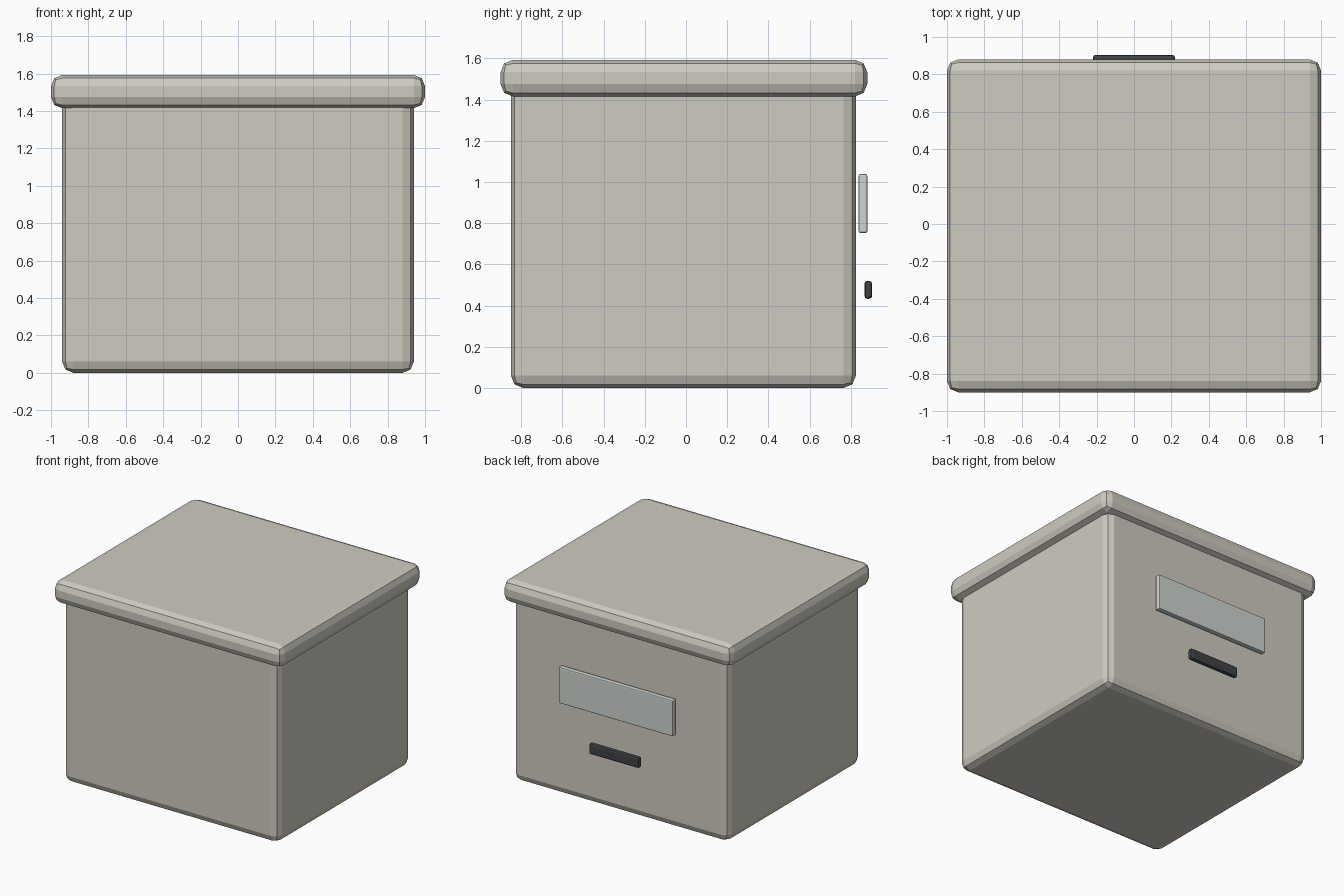
import bpy

if "Cube" in bpy.data.objects:
    bpy.data.objects.remove(bpy.data.objects["Cube"])


def material(name, color):
    mat = bpy.data.materials.new(name)
    mat.diffuse_color = (*color, 1)
    mat.use_nodes = True
    mat.node_tree.nodes["Principled BSDF"].inputs["Base Color"].default_value = mat.diffuse_color
    return mat


def bevelled_box(name, low, high, bevel, mat):
    """Box between two corners with two-segment rounded edges."""
    centre = [(a + b) / 2 for a, b in zip(low, high)]
    bpy.ops.mesh.primitive_cube_add(size=1, location=centre)
    obj = bpy.context.object
    obj.name = name
    obj.scale = [b - a for a, b in zip(low, high)]
    bpy.ops.object.transform_apply(location=False, rotation=False, scale=True)
    mod = obj.modifiers.new("rounded_edges", "BEVEL")
    mod.width = bevel
    mod.segments = 2
    mod.limit_method = "NONE"
    obj.data.materials.append(mat)
    return obj


board = material("board", (0.62, 0.60, 0.53))
card = material("card", (0.62, 0.66, 0.63))
dark = material("dark", (0.05, 0.055, 0.06))

# Box body, running up inside the lid
bevelled_box("box_body", (-0.94, -0.85, 0), (0.94, 0.825, 1.48), 0.06, board)
# Overhanging lid
bevelled_box("lid", (-1, -0.90, 1.415), (1, 0.88, 1.593), 0.06, board)
# Label plate and grip on the back face
bevelled_box("label_plate", (-0.5, 0.838, 0.753), (0.5, 0.88, 1.038), 0.008, card)
bevelled_box("grip", (-0.22, 0.866, 0.433), (0.22, 0.904, 0.52), 0.015, dark)
